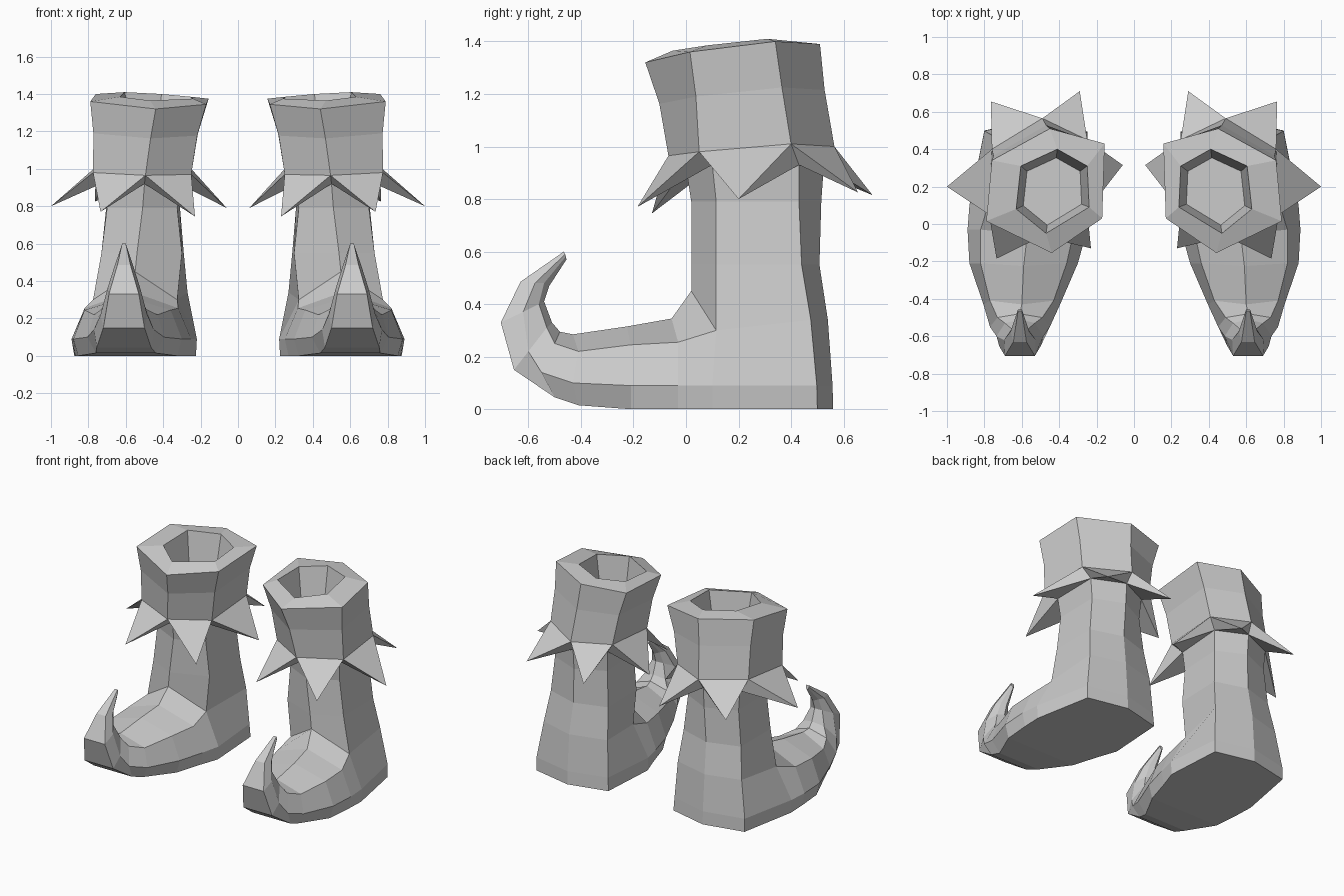
import bpy, bmesh
from mathutils import Vector


def strip(faces, rings, closed=True):
    """Bridge successive rings of points with quads."""
    for a, b in zip(rings, rings[1:]):
        n = len(a)
        for i in range(n if closed else n - 1):
            j = (i + 1) % n
            faces.append((a[i], a[j], b[j], b[i]))


def make(name, faces):
    """Turn point polygons into a welded mesh, mirrored to give the pair."""
    bm = bmesh.new()
    for f in faces:
        bm.faces.new([bm.verts.new(p) for p in f])
    bmesh.ops.remove_doubles(bm, verts=bm.verts, dist=0.0005)
    bmesh.ops.recalc_face_normals(bm, faces=bm.faces)
    me = bpy.data.meshes.new(name)
    bm.to_mesh(me)
    bm.free()
    ob = bpy.data.objects.new(name, me)
    bpy.context.collection.objects.link(ob)
    m = ob.modifiers.new("mirror_pair", 'MIRROR')
    m.use_mirror_merge = False
    return ob


# Hexagon order: front, outer front, outer back, back, inner back, inner front
# Cuff rings
rim = [(.44, -.155, 1.32), (.79, .015, 1.36), (.76, .34, 1.40),
       (.45, .51, 1.39), (.157, .43, 1.375), (.17, .03, 1.345)]
low = [(.495, -.067, .965), (.775, .05, .98), (.76, .40, 1.01),
       (.49, .565, 1.0), (.25, .45, 1.0), (.25, .07, .97)]
lip = [(.47, -.05, 1.365), (.63, .08, 1.385), (.605, .31, 1.41),
       (.41, .40, 1.40), (.25, .31, 1.385), (.24, .09, 1.375)]
mid = [(Vector(a) + Vector(b)) / 2 + Vector((0, 0, .02)) for a, b in zip(rim, low)]
mid = [tuple(p + (Vector((.47, .21, p.z)) - p) * .03) for p in mid]
centre = Vector((.44, .17, 0))
well = [(centre.x + (x - centre.x) * .8, centre.y + (y - centre.y) * .8, 1.17)
        for x, y, z in lip]

cuff = [well]
strip(cuff, [well, lip, rim, mid, low])
make("cuff", cuff)

# Shaft rings
neck = [(.50, .0, .92), (.71, .10, .93), (.715, .43, .93),
        (.50, .525, .93), (.30, .43, .93), (.315, .10, .92)]
calf = [(.51, .02, .79), (.70, .115, .79), (.705, .43, .79),
        (.50, .515, .79), (.31, .42, .79), (.325, .11, .79)]
shin = [(.54, .02, .55), (.73, .115, .55), (.73, .44, .55),
        (.51, .508, .55), (.29, .44, .55), (.30, .115, .55)]

# Pointed collar: one thin spike on each cuff edge
tips = [(.735, -.185, .77), (1.0, .20, .80), (.765, .655, .825),
        (.29, .71, .815), (.06, .315, .79), (.23, -.13, .745)]
spikes = []
for i, t in enumerate(tips):
    j = (i + 1) % 6
    spikes += [(low[i], low[j], t), (neck[j], neck[i], t),
               (neck[i], low[i], t), (low[j], neck[j], t)]
make("collar_spikes", spikes)

# Foot sections: centre x, half widths (top, low, sole),
# then y,z of ridge, top edge, low edge and sole edge
sections = [
    (.55, .225, .330, .325, .02, .45, .115, .30, .10, .09, .10, 0),
    (.57, .25, .320, .300, -.055, .345, -.03, .255, -.03, .09, -.03, 0),
    (.59, .23, .290, .265, -.225, .315, -.21, .245, -.21, .09, -.21, 0),
    (.60, .17, .205, .160, -.43, .285, -.41, .22, -.43, .10, -.41, .015),
    (.61, .12, .160, .145, -.48, .295, -.50, .25, -.55, .14, -.50, .045),
    (.61, .08, .125, .110, -.51, .33, -.53, .31, -.60, .22, -.655, .15),
    (.61, .045, .085, .080, -.54, .41, -.56, .40, -.62, .37, -.705, .33),
    (.61, .03, .050, .035, -.52, .47, -.54, .48, -.575, .48, -.63, .485),
    (.61, .01, .012, .010, -.455, .57, -.458, .58, -.46, .59, -.465, .60),
]
foot = []
for c, wt, wl, wb, ry, rz, ty, tz, ly, lz, by, bz in sections:
    foot.append([(c + wt, ty, tz), (c, ry, rz), (c - wt, ty, tz), (c - wl, ly, lz),
                 (c - wb, by, bz), (c + wb, by, bz), (c + wl, ly, lz)])
f0 = foot[0]

# Ankle and heel share the first foot section
ankle = [f0[1], f0[0], (.76, .475, .34), (.52, .54, .34), (.27, .475, .34), f0[2]]
heel = [f0[6], (.80, .498, .09), (.52, .558, .09), (.255, .49, .09), f0[3]]
sole = [f0[5], (.80, .50, 0), (.52, .56, 0), (.25, .495, 0), f0[4]]

body = [sole, foot[-1]]
strip(body, [neck, calf, shin, ankle])
strip(body, [ankle[1:], heel, sole], closed=False)
strip(body, foot)
make("boot_curled_toe", body)
